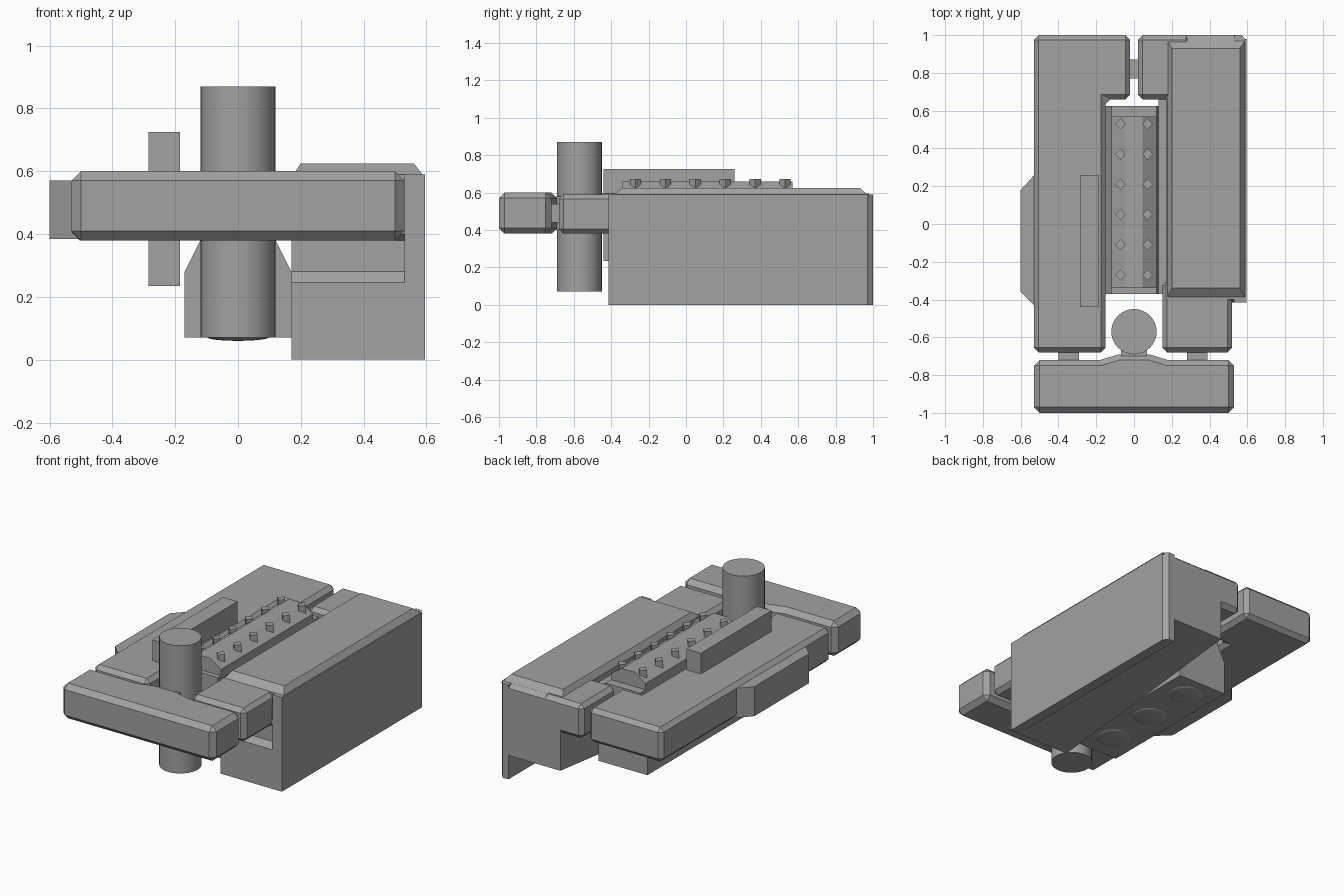
import bpy, bmesh
from mathutils import Matrix

if "Cube" in bpy.data.objects:
    bpy.data.objects.remove(bpy.data.objects["Cube"], do_unlink=True)

grey = bpy.data.materials.new("plain grey")
grey.use_nodes = True
colour = (0.36, 0.36, 0.36, 1)
grey.diffuse_color = colour
grey.node_tree.nodes["Principled BSDF"].inputs["Base Color"].default_value = colour


def finish(name, bm, bevel=0):
    bmesh.ops.recalc_face_normals(bm, faces=bm.faces)
    me = bpy.data.meshes.new(name)
    bm.to_mesh(me)
    bm.free()
    me.materials.append(grey)
    ob = bpy.data.objects.new(name, me)
    bpy.context.collection.objects.link(ob)
    if bevel:
        mod = ob.modifiers.new("bevel", "BEVEL")
        mod.width = bevel
        mod.segments = 1
        mod.limit_method = "ANGLE"
    return ob


def prism(name, points, lo, hi, axis, bevel=0):
    """Extrude a 2D profile along an axis; points use the other two axes."""
    place = {"x": lambda a, b, t: (t, a, b),
             "y": lambda a, b, t: (a, t, b),
             "z": lambda a, b, t: (a, b, t)}[axis]
    bm = bmesh.new()
    ends = [[bm.verts.new(place(a, b, t)) for a, b in points] for t in (lo, hi)]
    for ring in ends:
        bm.faces.new(ring)
    n = len(points)
    for i in range(n):
        j = (i + 1) % n
        bm.faces.new((ends[0][i], ends[0][j], ends[1][j], ends[1][i]))
    return finish(name, bm, bevel)


def box(name, x, y, z, bevel=0):
    return prism(name, [(x[0], y[0]), (x[1], y[0]), (x[1], y[1]), (x[0], y[1])],
                 z[0], z[1], "z", bevel)


def smooth(ob):
    bpy.ops.object.select_all(action="DESELECT")
    ob.select_set(True)
    bpy.context.view_layer.objects.active = ob
    bpy.ops.object.shade_smooth_by_angle()


# Front crossbar with a flared middle
prism("front_crossbar",
      [(-.53, -1), (.53, -1), (.53, -.72), (.18, -.72), (.08, -.69),
       (-.08, -.69), (-.18, -.72), (-.53, -.72)], .38, .6, "z", .03)
box("crossbar_neck", (-.07, .07), (-.7, -.64), (.4, .58))

# Upright post
bm = bmesh.new()
bmesh.ops.create_cone(bm, cap_ends=True, segments=32, radius1=.12, radius2=.12,
                      depth=.8, matrix=Matrix.Translation((0, -.57, .47)))
smooth(finish("upright_post", bm))

# Pins joining the sections
box("right_pin", (-.4, -.29), (-.74, -.66), (.44, .54))
box("left_pin", (.28, .39), (-.74, -.66), (.44, .54))
box("rear_pin", (-.04, .04), (.77, .87), (.44, .54))

# Right side slab, bump and rail
prism("right_slab",
      [(-.53, -.68), (-.15, -.68), (-.15, .66), (-.02, .66), (-.02, 1), (-.53, 1)],
      .38, .595, "z", .025)
prism("right_bump", [(-.5, -.46), (-.6, -.36), (-.6, .18), (-.5, .29)],
      .385, .57, "z")
box("right_rail", (-.285, -.185), (-.44, .26), (.235, .725))

# Left arm and rear bridge
box("left_arm", (.15, .52), (-.68, -.3), (.38, .59), .025)
box("left_bridge", (.02, .3), (.66, 1), (.38, .595), .025)
box("left_inner_edge", (.13, .2), (-.37, .7), (.38, .56))

# Tall housing: bevelled top, stepped front, underside rising to the back
prism("housing_body",
      [(-.415, 0), (-.415, .245), (-.385, .28), (-.385, .38), (-.41, .4),
       (-.4, .59), (.97, .59), (1, .57), (1, .15)], .17, .56, "x")
prism("housing_outer_wall",
      [(.53, -.415), (.595, -.415), (.595, .97), (.57, 1), (.53, 1)],
      0, .59, "z")
top = box("housing_lid", (.17, .595), (-.4, .98), (.58, .625))
for v in top.data.vertices:
    if v.co.z > .6:
        v.co.x += .03 if v.co.x < .3 else -.035
        v.co.y += .06 if v.co.y < 0 else -.05

# Central core and its ridged cover
prism("core_base",
      [(-.17, .07), (-.17, .28), (-.12, .38), (-.12, .57),
       (.12, .57), (.12, .38), (.17, .28), (.17, .07)], -.37, .625, "y")
prism("core_cover",
      [(-.12, .56), (-.12, .61), (-.045, .66), (.045, .66), (.12, .61), (.12, .56)],
      -.34, .57, "y")

# Studs along both slopes of the cover
for side in (-1, 1):
    for i in range(6):
        y = -.27 + .16 * i
        prism("cover_stud",
              [(side * .045, y), (side * .07, y - .03),
               (side * .1, y), (side * .07, y + .03)], .62, .672, "z")

# Shallow domes under the core
for y in (-.19, .14, .47):
    bm = bmesh.new()
    bmesh.ops.create_uvsphere(
        bm, u_segments=24, v_segments=12, radius=.1,
        matrix=Matrix.Translation((0, y, .072)) @ Matrix.Diagonal((1, 1, .12, 1)))
    smooth(finish("core_dome", bm))
